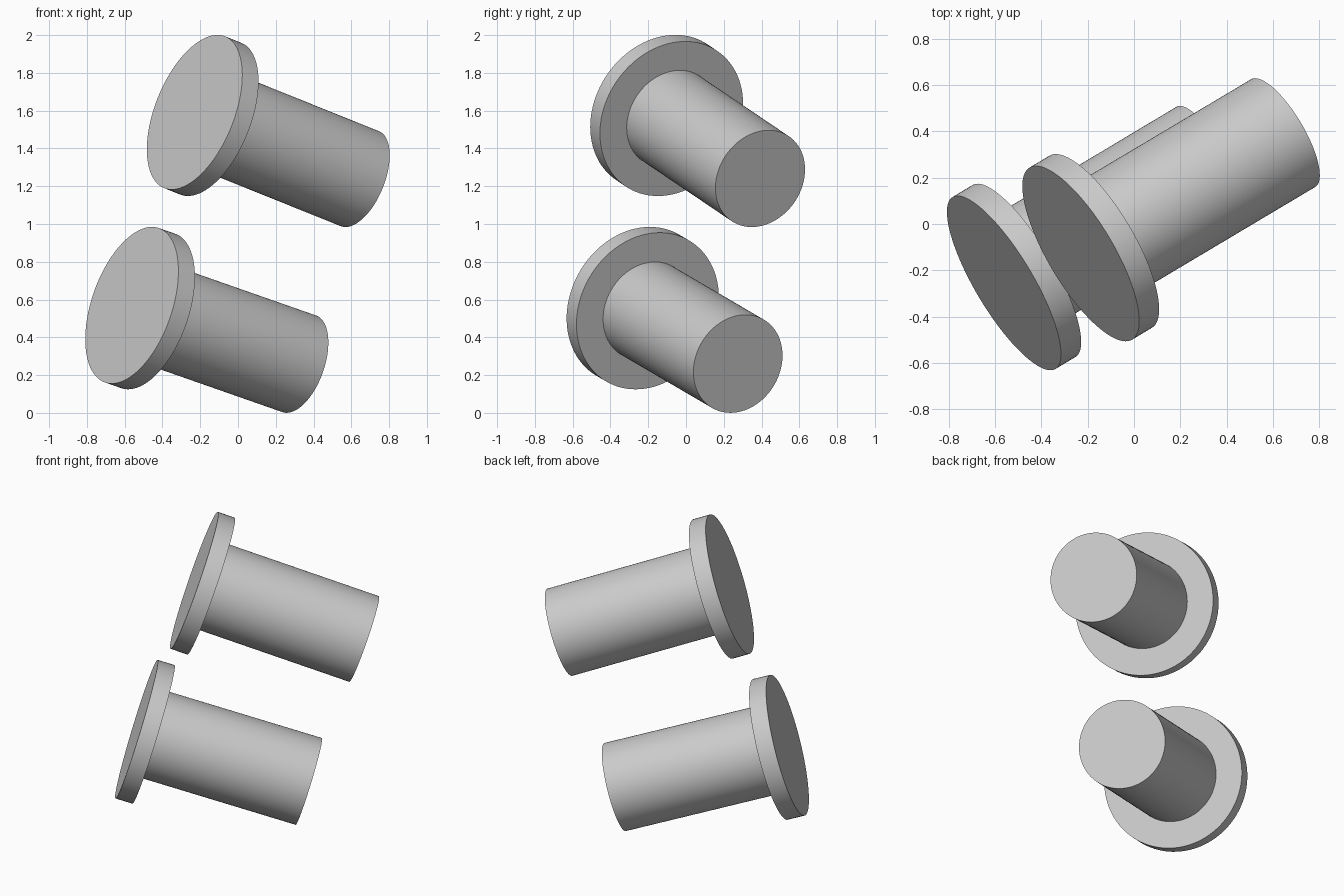
import bpy
import bmesh
import math
from mathutils import Vector

cube = bpy.data.objects.get("Cube")
if cube:
    bpy.data.objects.remove(cube, do_unlink=True)

SEGMENTS = 96
HEAD_RADIUS = 0.433
SHAFT_RADIUS = 0.271
HEAD_THICKNESS = 0.106

# Plain grey for both pins
grey = bpy.data.materials.new("plain grey")
grey.use_nodes = True
colour = (0.6, 0.6, 0.6, 1.0)
grey.diffuse_color = colour
grey.node_tree.nodes["Principled BSDF"].inputs["Base Color"].default_value = colour


def flat_headed_pin(name, head_centre, tip_centre):
    """Lathe a pin whose local z runs from the head face to the shaft tip."""
    head, tip = Vector(head_centre), Vector(tip_centre)
    axis = tip - head
    length = axis.length
    profile = [
        (0, 0),
        (HEAD_RADIUS, 0),
        (HEAD_RADIUS, HEAD_THICKNESS),
        (SHAFT_RADIUS, HEAD_THICKNESS),
        (SHAFT_RADIUS, length),
        (0, length),
    ]
    bm = bmesh.new()
    verts = [bm.verts.new((r, 0, z)) for r, z in profile]
    edges = [bm.edges.new(pair) for pair in zip(verts, verts[1:])]
    bmesh.ops.spin(bm, geom=verts + edges, cent=(0, 0, 0), axis=(0, 0, 1),
                   angle=math.tau, steps=SEGMENTS)
    bmesh.ops.remove_doubles(bm, verts=bm.verts, dist=0.0001)
    bmesh.ops.recalc_face_normals(bm, faces=bm.faces)

    mesh = bpy.data.meshes.new(name)
    bm.to_mesh(mesh)
    bm.free()
    mesh.materials.append(grey)
    pin = bpy.data.objects.new(name, mesh)
    bpy.context.collection.objects.link(pin)
    pin.location = head
    pin.rotation_euler = axis.to_track_quat('Z', 'Y').to_euler()

    # Smooth sides, sharp rims
    bpy.ops.object.select_all(action='DESELECT')
    pin.select_set(True)
    bpy.context.view_layer.objects.active = pin
    bpy.ops.object.shade_smooth_by_angle(angle=math.radians(30))
    return pin


# Two pins, slightly differently tilted, one above the other
flat_headed_pin("upper_pin", (-0.23, -0.128, 1.592), (0.645, 0.393, 1.24))
flat_headed_pin("lower_pin", (-0.562, -0.255, 0.57), (0.324, 0.275, 0.26))
